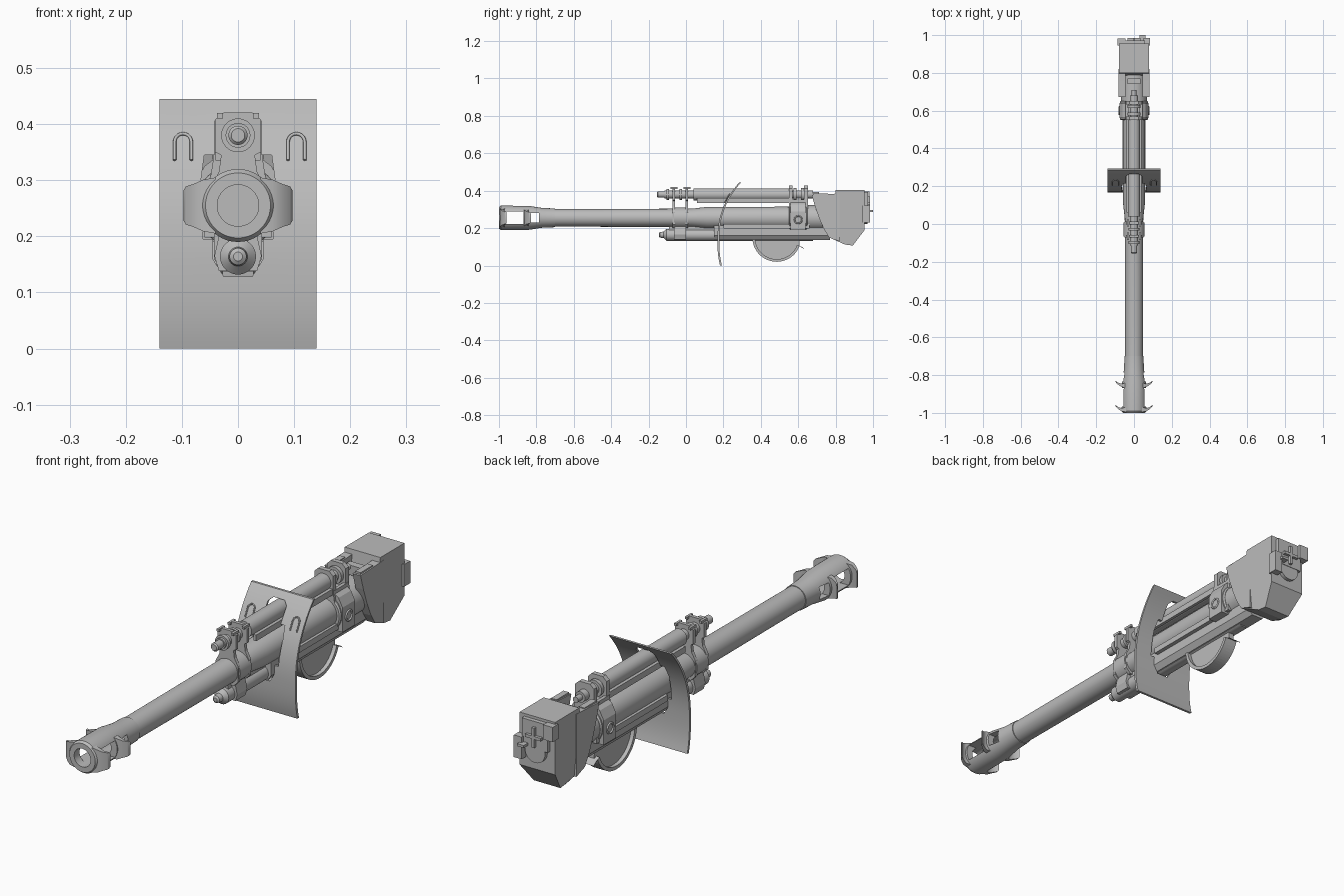
import bpy, bmesh, math
from mathutils import Vector

if "Cube" in bpy.data.objects:
    bpy.data.objects.remove(bpy.data.objects["Cube"])

grey = bpy.data.materials.new("gun_grey")
grey.diffuse_color = (0.5, 0.5, 0.5, 1)
grey.use_nodes = True
grey.node_tree.nodes["Principled BSDF"].inputs["Base Color"].default_value = grey.diffuse_color


def finish(name, bm, smooth=False):
    bmesh.ops.recalc_face_normals(bm, faces=bm.faces)
    me = bpy.data.meshes.new(name)
    bm.to_mesh(me)
    bm.free()
    me.materials.append(grey)
    ob = bpy.data.objects.new(name, me)
    bpy.context.collection.objects.link(ob)
    if smooth:
        bpy.ops.object.select_all(action='DESELECT')
        ob.select_set(True)
        bpy.context.view_layer.objects.active = ob
        bpy.ops.object.shade_smooth_by_angle(angle=math.radians(35))
    return ob


def loft(name, rings, smooth=False, cyclic=False):
    """Skin a list of closed point rings; cap the ends unless cyclic."""
    bm = bmesh.new()
    vs = [[bm.verts.new(p) for p in r] for r in rings]
    n = len(vs[0])
    pairs = list(zip(vs, vs[1:])) + ([(vs[-1], vs[0])] if cyclic else [])
    for a, b in pairs:
        for i in range(n):
            bm.faces.new((a[i], a[(i + 1) % n], b[(i + 1) % n], b[i]))
    if not cyclic:
        bm.faces.new(vs[0])
        bm.faces.new(vs[-1])
    return finish(name, bm, smooth)


def turned(name, prof, z, x=0, seg=40, hollow=False):
    """Revolve (y, radius) points about a lengthwise axis."""
    ts = [2 * math.pi * i / seg for i in range(seg)]
    rings = [[(x + r * math.cos(t), y, z + r * math.sin(t)) for t in ts] for y, r in prof]
    return loft(name, rings, True, hollow)


def side_plate(name, pts, x0, x1):
    return loft(name, [[(x, y, z) for y, z in pts] for x in (x0, x1)])


def cross_plate(name, pts, y0, y1):
    return loft(name, [[(x, y, z) for x, z in pts] for y in (y0, y1)])


def box(name, x0, x1, y0, y1, z0, z1):
    return side_plate(name, [(y0, z0), (y1, z0), (y1, z1), (y0, z1)], x0, x1)


def mirrored(half):
    return half + [(-x, z) for x, z in reversed(half)]


def cut(ob, cutter):
    m = ob.modifiers.new("cut", 'BOOLEAN')
    m.object, m.operation, m.solver = cutter, 'DIFFERENCE', 'EXACT'
    cutter.hide_render = True
    cutter.hide_set(True)


def tube(name, pts, r):
    cu = bpy.data.curves.new(name, 'CURVE')
    cu.dimensions, cu.bevel_depth, cu.bevel_resolution = '3D', r, 2
    cu.use_fill_caps = True
    sp = cu.splines.new('POLY')
    sp.points.add(len(pts) - 1)
    for p, c in zip(sp.points, pts):
        p.co = (*c, 1)
    cu.materials.append(grey)
    ob = bpy.data.objects.new(name, cu)
    bpy.context.collection.objects.link(ob)


BZ, UZ, LZ = 0.255, 0.38, 0.164     # barrel, upper and lower cylinder heights

# barrel, with a muzzle brake cut by side windows
turned("barrel", [(-0.72, 0.047), (0.03, 0.049), (0.11, 0.058), (0.7, 0.06),
                  (0.7, 0.037), (-0.72, 0.037)], BZ, hollow=True)
brake = turned("muzzle_brake", [(-1, 0.058), (-0.99, 0.065), (-0.84, 0.064), (-0.77, 0.053),
                                (-0.7, 0.05), (-0.7, 0.037), (-1, 0.037)], BZ, hollow=True)
cut(brake, box("brake_window_cutter", -0.1, 0.1, -0.965, -0.868, BZ - 0.034, BZ + 0.034))
cut(brake, box("rear_window_cutter", -0.1, 0.1, -0.835, -0.785, BZ - 0.026, BZ + 0.026))

# swept baffle wings on both sides of the brake
for s in (-1, 1):
    for tag, y0, k in (("front", -0.995, 1), ("rear", -0.866, 0.9)):
        rings = []
        for x, h, dy, t in ((0.04, 0.05, 0, 0.027), (0.062, 0.046, 0.002, 0.018),
                            (0.08, 0.038, 0.012, 0.012), (0.093, 0.034, 0.024, 0.008),
                            (0.097, 0.027, 0.03, 0.006)):
            h *= k
            rings.append([(s * x, y0 + dy, BZ - h), (s * x, y0 + dy + t, BZ - h),
                          (s * x, y0 + dy + t, BZ + h), (s * x, y0 + dy, BZ + h)])
        loft(f"{tag}_baffle", rings, True)

# upper recoil cylinder with stepped rod ends
turned("upper_cylinder", [(-0.155, 0.012), (-0.15, 0.017), (-0.115, 0.017), (-0.115, 0.022),
                          (0.04, 0.022), (0.04, 0.033), (0.56, 0.033), (0.56, 0.022),
                          (0.68, 0.022), (0.68, 0.012), (0.71, 0.012)], UZ)
for y0, y1, r in ((-0.105, -0.09, 0.03), (-0.035, -0.022, 0.03), (0.575, 0.59, 0.034), (0.615, 0.63, 0.034)):
    turned("rod_collar", [(y0, r), (y1, r)], UZ)
for s in (-1, 1):
    box("upper_side_rail", s * 0.027, s * 0.04, 0.06, 0.56, 0.335, 0.36)

# lower recoil cylinder and its cradle trough
turned("lower_cylinder", [(-0.145, 0.008), (-0.14, 0.015), (-0.12, 0.017), (-0.105, 0.032),
                          (0.68, 0.032)], LZ)
cross_plate("cradle_trough", mirrored([(0.026, 0.137), (0.043, 0.16), (0.043, 0.215)]), 0.15, 0.77)
box("cradle_front_web", -0.018, 0.018, -0.09, 0.2, 0.17, 0.215)
for s in (-1, 1):
    box("cradle_side_rail", s * 0.04, s * 0.06, 0.2, 0.66, 0.198, 0.222)

# front clamp: barrel collar and paired yokes holding the upper rod
turned("front_collar", [(-0.065, 0.056), (0.008, 0.056)], BZ)
yoke = mirrored([(0.03, 0.2), (0.05, 0.22), (0.05, 0.285), (0.034, 0.315), (0.03, 0.345),
                 (0.041, 0.35), (0.041, 0.408), (0.025, 0.421)])
for y in (-0.072, -0.002):
    cross_plate("front_yoke", yoke, y, y + 0.014)
    for s in (-1, 1):
        box("yoke_bolt", s * 0.027, s * 0.037, y - 0.012, y + 0.026, 0.41, 0.42)
cross_plate("front_lower_hanger", mirrored([(0.034, 0.138), (0.042, 0.165), (0.03, 0.22)]), -0.065, 0.0)

# rear clamp: broad hoop, shoulders and paired yokes
turned("rear_hoop", [(0.55, 0.07), (0.555, 0.075), (0.645, 0.075), (0.65, 0.07)], BZ)
cross_plate("rear_shoulder", mirrored([(0.078, 0.19), (0.078, 0.29), (0.06, 0.325), (0.04, 0.34)]), 0.56, 0.64)
for y in (0.55, 0.632):
    cross_plate("rear_yoke", mirrored([(0.05, 0.3), (0.042, 0.35), (0.042, 0.412), (0.025, 0.428)]), y, y + 0.02)
for s in (-1, 1):
    box("rear_clamp_rail", s * 0.03, s * 0.044, 0.55, 0.65, 0.325, 0.352)
    # trunnion ring on each side
    c = [(s * 0.079, 0.6 + 0.02 * math.cos(a), 0.245 + 0.02 * math.sin(a))
         for a in [math.pi * i / 10 for i in range(21)]]
    tube("trunnion_ring", c, 0.004)

# curved shield with an opening for the gun
def shield_y(z):
    return 0.168 + 1.87 * abs(z - 0.13) ** 2.4


rings = []
for i in range(25):
    z = 0.445 * i / 24
    y = shield_y(z)
    rings.append([(-0.14, y, z), (0.14, y, z), (0.14, y + 0.01, z), (-0.14, y + 0.01, z)])
shield = loft("shield", rings, True)
cut(shield, cross_plate("shield_opening_cutter", mirrored(
    [(0.025, 0.128), (0.045, 0.16), (0.045, 0.195), (0.062, 0.195), (0.066, 0.3), (0.06, 0.345),
     (0.042, 0.345), (0.042, 0.405), (0.025, 0.42)]), 0.1, 0.35))

# U-shaped handles on the shield face
for x in (-0.098, 0.104):
    arch = [(x + 0.015 * math.cos(a), 0.368 + 0.015 * math.sin(a))
            for a in [math.pi * i / 10 for i in range(11)]]
    path = [(x + 0.015, 0.336)] + arch + [(x - 0.015, 0.336)]
    tube("shield_handle", [(px, shield_y(pz) - 0.004, pz) for px, pz in path], 0.003)

# elevation arc: web plate and toothed-rim flange
cy, cz, R = 0.485, 0.15, 0.13
angs = [math.radians(180 + 160 * i / 28) for i in range(29)]
side_plate("elevation_web", [(cy + R * math.cos(a), cz + R * math.sin(a)) for a in angs]
           + [(0.605, 0.15)], -0.012, 0.012)
rim = [(cy + R * math.cos(a), cz + R * math.sin(a)) for a in angs] + [(0.632, 0.088)]
inner = [(cy + (R - 0.014) * math.cos(a), cz + (R - 0.014) * math.sin(a)) for a in angs] + [(0.625, 0.096)]
loft("elevation_rim", [[(-0.028, *o), (0.028, *o), (0.028, *n), (-0.028, *n)]
                       for o, n in zip(rim, inner)], True)

# breech: solid block, narrowed underneath, with cheeks reaching forward
body = [(0.8, 0.403), (0.955, 0.403), (0.955, 0.19), (0.892, 0.107), (0.85, 0.112), (0.765, 0.15)]
rings = [[(x * (0.75 if z < 0.14 else 1), y, z) for y, z in body] for x in (-0.08, 0.08)]
loft("breech_block", rings)
cheek = [(0.672, 0.378), (0.69, 0.315), (0.715, 0.245), (0.74, 0.19), (0.765, 0.15),
         (0.82, 0.13), (0.82, 0.385)]
for s in (-1, 1):
    side_plate("breech_cheek", cheek, s * 0.045, s * 0.081)
    box("cheek_cap", s * 0.05, s * 0.075, 0.68, 0.76, 0.375, 0.386)
turned("breech_ring", [(0.65, 0.068), (0.8, 0.068)], BZ)
box("breech_bridge", -0.035, 0.035, 0.74, 0.77, 0.33, 0.37)

# breech rear: wedge cover, rounded lower door and operating handle
box("rear_cover", -0.058, 0.058, 0.95, 0.972, 0.28, 0.392)
turned("rear_door", [(0.95, 0.045), (0.97, 0.045)], 0.268)
box("handle_bar", -0.035, 0.035, 0.972, 0.984, 0.325, 0.337)
box("handle_stem", -0.006, 0.006, 0.972, 0.984, 0.29, 0.37)
box("handle_tip", 0.03, 0.06, 0.972, 1.0, 0.287, 0.297)
box("top_latch", -0.088, -0.045, 0.945, 0.982, 0.335, 0.395)
box("side_latch", 0.05, 0.085, 0.945, 0.985, 0.23, 0.32)
